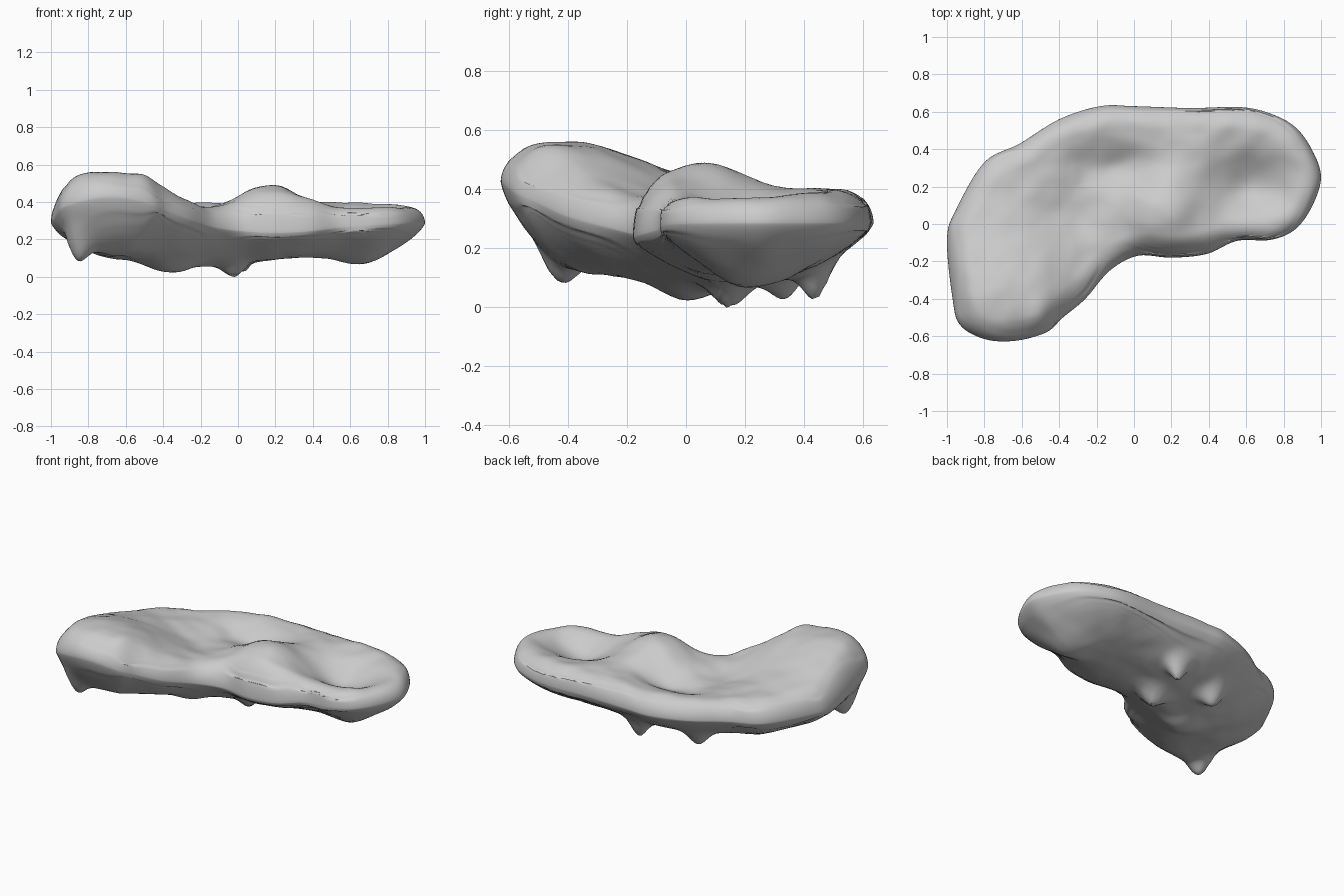
import bpy, bmesh, math
from mathutils import Vector, noise

if "Cube" in bpy.data.objects:
    bpy.data.objects.remove(bpy.data.objects["Cube"])

# Kidney-shaped plan outline
OUTLINE = [(0, .63), (.3, .62), (.57, .625), (.73, .59), (.86, .52), (.95, .40),
           (1, .25), (.95, .09), (.86, -.03), (.73, -.085), (.55, -.09), (.39, -.16),
           (.2, -.18), (.02, -.17), (-.13, -.25), (-.26, -.40), (-.38, -.50),
           (-.47, -.58), (-.64, -.625), (-.8, -.615), (-.93, -.54), (-.97, -.40),
           (-1, -.08), (-.95, .08), (-.8, .33), (-.61, .43), (-.4, .56), (-.18, .63)]
CENTRE = Vector((-.3, .2))
RINGS = 44

# Relief features: x, y, spread x, spread y, height change
TOP = [(-.72, -.42, .24, .27, .165),    # raised end lobe
       (-.49, -.42, .07, .14, .035),    # shoulder of the lobe
       (.17, .06, .13, .14, .095),      # central hump
       (.22, .30, .12, .12, .015),      # ridge behind the hump
       (.62, .20, .16, .12, -.12),      # right hollow
       (-.10, .30, .19, .09, -.085),    # middle hollow
       (-.30, .06, .14, .11, -.06),     # step beside the lobe
       (-.12, -.18, .14, .10, -.03)]    # dip in the front edge
BELLY = [(-.2, .05, .30, .22, -.06), (.66, .18, .13, .13, -.05)]
FEET = [(-.86, -.42, .05, .06, -.13), (-.02, .15, .05, .05, -.075),
        (.03, .44, .045, .04, -.11), (-.33, .34, .05, .05, -.08),
        (-.38, 0, .09, .07, -.045)]
RIM = [(-.68, -.62, .28, .22, .14), (.2, -.18, .3, .15, -.05)]
EDGE = .295                             # height of the widest line


def relief(p, features):
    return sum(h * math.exp(-.5 * (((p.x - x) / sx) ** 2 + ((p.y - y) / sy) ** 2))
               for x, y, sx, sy, h in features)


def smooth_loop(pts, steps):
    """Closed Catmull-Rom curve through the points."""
    pts = [Vector(p) for p in pts]
    n, out = len(pts), []
    for i in range(n):
        a, b, c, d = (pts[(i + k) % n] for k in (-1, 0, 1, 2))
        for s in range(steps):
            t = s / steps
            out.append(.5 * (2 * b + (c - a) * t + (2 * a - 5 * b + 4 * c - d) * t * t
                             + (3 * b - a - 3 * c + d) * t ** 3))
    return out


LOOP = smooth_loop(OUTLINE, 6)
N = len(LOOP)


def edge_round(dist, radius, power, root):
    return max(0, 1 - (1 - min(dist / radius, 1)) ** power) ** root


def heights(p):
    """Top and bottom height of the slab at a plan position."""
    d = min((p - q).length for q in LOOP)
    mid = EDGE + relief(p, RIM)
    bump = .008 * noise.noise(Vector((p.x * 9, p.y * 9, 0)))
    top = .408 + relief(p, TOP) + bump
    low = .125 + relief(p, BELLY) + bump
    f, g = edge_round(d, .12, 2, .5), edge_round(d, .32, 1.7, .75)
    return (mid + (top - mid) * f,
            mid + (low - mid) * g + relief(p, FEET) * min(1, d / .06))


bm = bmesh.new()

# Rim ring shared by the top and bottom surfaces
rim = [bm.verts.new((p.x, p.y, EDGE + relief(p, RIM))) for p in LOOP]
upper, lower = [rim], [rim]
for r in range(RINGS - 1, 0, -1):
    t = math.sin(r / RINGS * math.pi / 2)
    up, lo = [], []
    for q in LOOP:
        p = CENTRE + (q - CENTRE) * t
        a, b = heights(p)
        up.append(bm.verts.new((p.x, p.y, a)))
        lo.append(bm.verts.new((p.x, p.y, b)))
    upper.append(up)
    lower.append(lo)

# Skin both sides and close them at the middle
for rings, z in zip((upper, lower), heights(CENTRE)):
    for a, b in zip(rings, rings[1:]):
        for i in range(N):
            j = (i + 1) % N
            bm.faces.new((a[i], a[j], b[j], b[i]))
    hub = bm.verts.new((CENTRE.x, CENTRE.y, z))
    for i in range(N):
        bm.faces.new((rings[-1][i], rings[-1][(i + 1) % N], hub))

# Stand the slab on the ground
drop = min(v.co.z for v in bm.verts)
for v in bm.verts:
    v.co.z -= drop
bmesh.ops.recalc_face_normals(bm, faces=bm.faces[:])

mesh = bpy.data.meshes.new("kidney_slab")
bm.to_mesh(mesh)
bm.free()
slab = bpy.data.objects.new("kidney_slab", mesh)
bpy.context.collection.objects.link(slab)
bpy.context.view_layer.objects.active = slab
slab.select_set(True)
bpy.ops.object.shade_smooth_by_angle(angle=math.radians(40))
